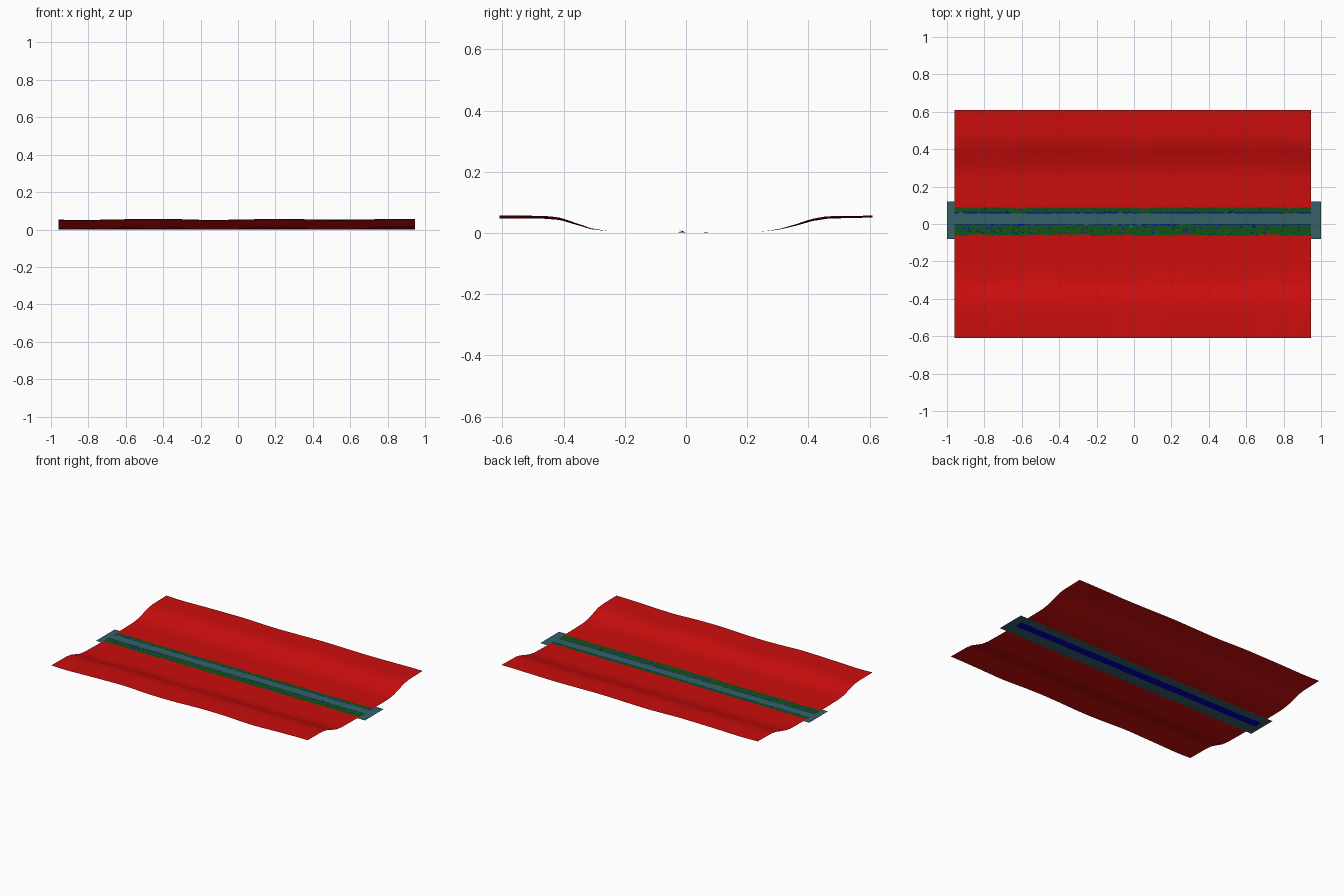
import bpy, bmesh, math, random
from mathutils import noise, Vector

if "Cube" in bpy.data.objects:
    bpy.data.objects.remove(bpy.data.objects["Cube"])

random.seed(4)

def material(name, rgb):
    m = bpy.data.materials.new(name)
    m.diffuse_color = (*rgb, 1)
    m.use_nodes = True
    m.node_tree.nodes["Principled BSDF"].inputs["Base Color"].default_value = m.diffuse_color
    return m

RED = material("red_earth", (0.60, 0.004, 0.004))
GREEN = material("bank_green", (0.006, 0.085, 0.009))
BLUE = material("bed_blue", (0.0, 0.0, 0.5))
TEAL = material("water_teal", (0.035, 0.12, 0.14))
LEAF = material("leaf_green", (0.01, 0.45, 0.06))

X0, X1 = -0.96, 0.945
WATER_Z = 0.002
# cross-section of the valley: (y, z)
PROFILE = [(-0.61, 0.053), (-0.46, 0.051), (-0.41, 0.046), (-0.36, 0.030), (-0.31, 0.014),
           (-0.26, 0.007), (-0.15, 0.0045), (-0.062, 0.0036), (-0.012, 0.0028), (0.004, 0.0018),
           (0.015, 0.0), (0.045, 0.0), (0.054, 0.0018), (0.066, 0.0028), (0.088, 0.0036),
           (0.18, 0.0045), (0.26, 0.006), (0.31, 0.013), (0.36, 0.026), (0.41, 0.042),
           (0.46, 0.051), (0.61, 0.054)]

def height(y):
    for (a, za), (b, zb) in zip(PROFILE, PROFILE[1:]):
        if y <= b:
            return za + (zb - za) * max(0, y - a) / (b - a)
    return PROFILE[-1][1]

def spread(a, b, n):
    return [a + (b - a) * i / n for i in range(n)]

def finish(name, bm, mats, smooth=True):
    me = bpy.data.meshes.new(name)
    bm.to_mesh(me)
    bm.free()
    for m in mats:
        me.materials.append(m)
    for p in me.polygons:
        p.use_smooth = smooth
    ob = bpy.data.objects.new(name, me)
    bpy.context.collection.objects.link(ob)
    return ob

# valley terrain: fine grid across the river, coarser on the slopes
ys = spread(-0.61, -0.08, 30) + spread(-0.08, 0.11, 42) + spread(0.11, 0.61, 28) + [0.61]
NX = 240
bm = bmesh.new()
rows = []
for i in range(NX + 1):
    x = X0 + (X1 - X0) * i / NX
    row = []
    for y in ys:
        slope = min(1, max(0, (abs(y) - 0.25) / 0.18))
        warp = 0.018 * slope * noise.noise(Vector((x * 3, y * 2, 5)))
        z = height(min(0.61, max(-0.61, y + warp)))
        z += slope * (0.004 * math.sin(9.2 * (x - 0.03)) * (1 if y < 0 else 0.5)
                      + 0.003 * noise.noise(Vector((x * 4, y * 3, 1))))
        if -0.06 < y < 0.09 and not -0.002 < y < 0.058:      # rough banks
            z += 0.0007 * noise.noise(Vector((x * 60, y * 90, 2)))
        row.append(bm.verts.new((x, y, max(0, z))))
    rows.append(row)
for a, b in zip(rows, rows[1:]):
    for j in range(len(ys) - 1):
        f = bm.faces.new((a[j], b[j], b[j + 1], a[j + 1]))
        c = f.calc_center_median()
        wob = 0.006 * noise.noise(Vector((c.x * 9, 0, 7)))
        if -0.003 + wob < c.y < 0.059 + wob:
            f.material_index = 2
        elif -0.06 + wob < c.y < 0.087 + wob:
            f.material_index = 2 if random.random() < 0.04 else 1
finish("valley_terrain", bm, [RED, GREEN, BLUE])

# flat water sheet running past both ends
bm = bmesh.new()
bm.faces.new([bm.verts.new(p) for p in ((-1, -0.08, WATER_Z), (1, -0.08, WATER_Z),
                                        (1, 0.12, WATER_Z), (-1, 0.12, WATER_Z))])
finish("water_surface", bm, [TEAL], False)

# small tufts on the bank: crossed leaf blades
def tuft(name, x, y, size, mat):
    bm = bmesh.new()
    for k in range(5):
        a = k * math.tau / 5
        dx, dy = math.cos(a) * size, math.sin(a) * size
        pts = ((x - dy * 0.3, y + dx * 0.3, 0.003), (x + dy * 0.3, y - dx * 0.3, 0.003),
               (x + dx, y + dy, 0.003 + size * 0.5))
        bm.faces.new([bm.verts.new(p) for p in pts])
    finish(name, bm, [mat], False)

tuft("bank_plant", -0.017, -0.012, 0.011, LEAF)
tuft("bank_flower", 0.64, -0.012, 0.011, BLUE)
